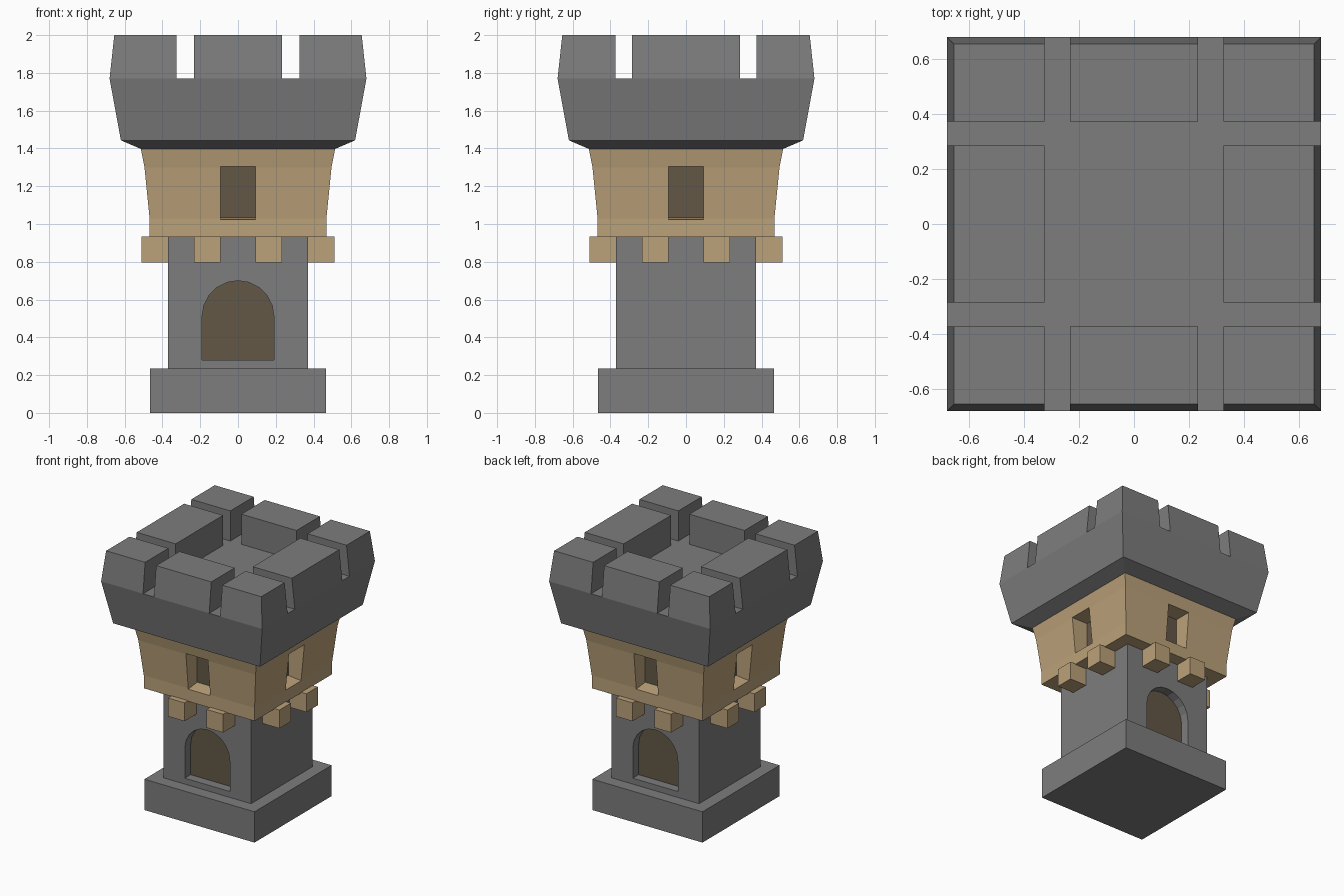
import bpy, bmesh, math
from mathutils import Matrix, Vector

if "Cube" in bpy.data.objects:
    bpy.data.objects.remove(bpy.data.objects["Cube"])


def material(name, colour):
    m = bpy.data.materials.new(name)
    m.diffuse_color = (*colour, 1)
    m.use_nodes = True
    m.node_tree.nodes["Principled BSDF"].inputs["Base Color"].default_value = m.diffuse_color
    return m


GREY = material("grey stone", (0.205, 0.205, 0.205))
TAN = material("tan plaster", (0.50, 0.36, 0.195))
DARK = material("dark brown opening", (0.127, 0.096, 0.062))


def finish(name, bm, *mats):
    bmesh.ops.recalc_face_normals(bm, faces=bm.faces)
    me = bpy.data.meshes.new(name)
    bm.to_mesh(me)
    bm.free()
    ob = bpy.data.objects.new(name, me)
    bpy.context.collection.objects.link(ob)
    for m in mats:
        me.materials.append(m)
    return ob


def loft(bm, loops):
    """Closed solid through a stack of matching point loops."""
    rings = [[bm.verts.new(p) for p in loop] for loop in loops]
    n = len(rings[0])
    for a, b in zip(rings, rings[1:]):
        for i in range(n):
            j = (i + 1) % n
            bm.faces.new((a[i], a[j], b[j], b[i]))
    bm.faces.new(rings[0])
    bm.faces.new(rings[-1])


def rect(x0, x1, y0, y1, z):
    return [(x0, y0, z), (x1, y0, z), (x1, y1, z), (x0, y1, z)]


def square_tower(name, profile, mat):
    """Square solid from (half width, height) pairs."""
    bm = bmesh.new()
    loft(bm, [rect(-h, h, -h, h, z) for h, z in profile])
    return finish(name, bm, mat)


def turned(loops, angle):
    rot = Matrix.Rotation(angle, 3, 'Z')
    return [[rot @ Vector(p) for p in loop] for loop in loops]


def carve(ob, cutter_loops, count, back):
    """Cut recesses around the tower and darken their upright back faces."""
    mat = ob.data.materials[0]
    bm = bmesh.new()
    for i in range(count):
        loft(bm, turned(cutter_loops, math.tau * i / count))
    cutter = finish("cutter", bm, mat)
    cutter.hide_render = True
    mod = ob.modifiers.new("recess", 'BOOLEAN')
    mod.operation, mod.solver, mod.object = 'DIFFERENCE', 'EXACT', cutter
    dg = bpy.context.evaluated_depsgraph_get()
    me = bpy.data.meshes.new_from_object(ob.evaluated_get(dg))
    ob.modifiers.clear()
    ob.data = me
    bpy.data.objects.remove(cutter)
    me.materials.clear()
    for m in (mat, DARK):
        me.materials.append(m)
    for f in me.polygons:
        n, c = f.normal, f.center
        f.material_index = int(max(abs(n.x), abs(n.y)) > 0.9999
                               and abs(n.dot(c) - back) < 0.005)


# Plinth and shaft
square_tower("plinth", [(0.465, 0), (0.465, 0.235)], GREY)
shaft = square_tower("shaft", [(0.37, 0.225), (0.37, 0.94)], GREY)

# Arched doors, front and back
arch = [(0.19 * math.cos(math.pi * i / 10), 0.51 + 0.19 * math.sin(math.pi * i / 10))
        for i in range(11)]
outline = [(-0.19, 0.28), (0.19, 0.28)] + arch
carve(shaft, [[(x, y, z) for x, z in outline] for y in (-0.30, -0.5)], 2, 0.30)

# Flared upper storey with a sloped-sill window on each side
storey = square_tower("upper_storey", [(0.468, 0.93), (0.468, 1.03), (0.495, 1.30), (0.515, 1.402)], TAN)
window = [(-0.36, 1.035), (-0.36, 1.305), (-0.60, 1.305), (-0.60, 1.008)]
carve(storey, [[(x, y, z) for y, z in window] for x in (-0.093, 0.093)], 4, 0.36)

# Corbels, two per side
bm = bmesh.new()
for i in range(4):
    for x in (-0.232, 0.093):
        loft(bm, turned([rect(x, x + 0.139, -0.512, -0.36, z) for z in (0.795, 0.935)],
                        math.tau * i / 4))
finish("corbels", bm, TAN)

# Parapet
square_tower("parapet", [(0.515, 1.398), (0.62, 1.443), (0.68, 1.77)], GREY)

# Merlons, outer faces leaning inwards
OUT, TOP = 0.68, 0.655
bm = bmesh.new()


def lean(c):
    return max(-TOP, min(TOP, c))


def merlon(x0, x1, y0, y1):
    loft(bm, [rect(x0, x1, y0, y1, 1.77),
              rect(lean(x0), lean(x1), lean(y0), lean(y1), 2.0)])


for s in ((0.326, OUT), (-OUT, -0.326)):
    merlon(*s, -0.286, 0.286)
    for t in ((0.373, OUT), (-OUT, -0.373)):
        merlon(*s, *t)
for t in ((0.373, OUT), (-OUT, -0.373)):
    merlon(-0.233, 0.233, *t)
finish("merlons", bm, GREY)
